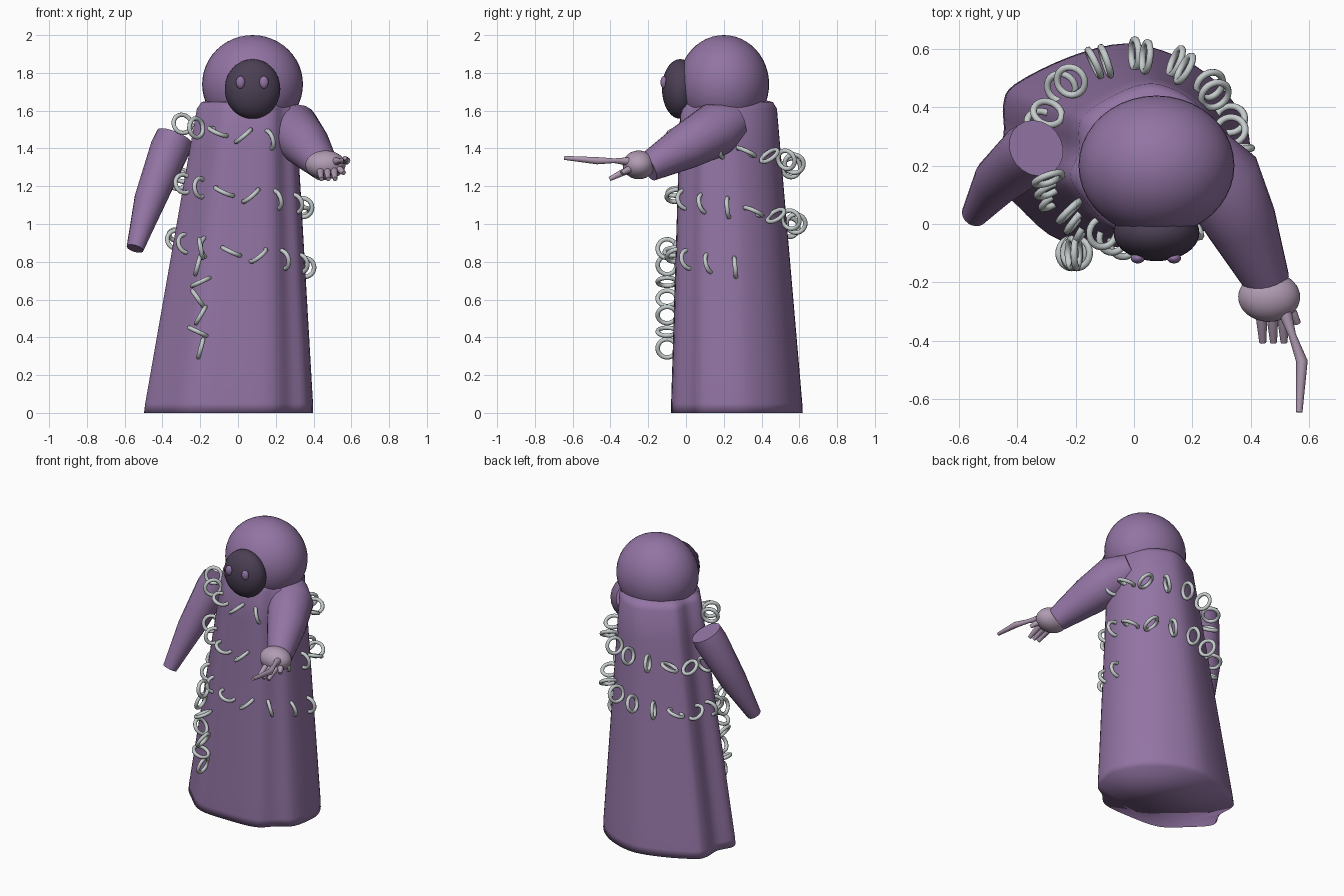
import bpy, bmesh
from math import sin, cos, pi, radians
from mathutils import Vector, Matrix

if "Cube" in bpy.data.objects:
    bpy.data.objects.remove(bpy.data.objects["Cube"], do_unlink=True)


def material(name, colour):
    mat = bpy.data.materials.new(name)
    mat.use_nodes = True
    mat.diffuse_color = (*colour, 1)
    mat.node_tree.nodes["Principled BSDF"].inputs["Base Color"].default_value = (*colour, 1)
    return mat


PURPLE = material("robe purple", (0.29, 0.175, 0.37))
DARK = material("face dark plum", (0.07, 0.05, 0.088))
SKIN = material("hand pale mauve", (0.44, 0.33, 0.45))
SILVER = material("chain silver", (0.56, 0.6, 0.6))


def finish(name, bm, mat, sharp=None):
    """Turn a bmesh into a smooth shaded object."""
    bmesh.ops.recalc_face_normals(bm, faces=bm.faces)
    mesh = bpy.data.meshes.new(name)
    bm.to_mesh(mesh)
    bm.free()
    mesh.materials.append(mat)
    mesh.shade_smooth()
    if sharp:
        mesh.set_sharp_from_angle(angle=radians(sharp))
    obj = bpy.data.objects.new(name, mesh)
    bpy.context.collection.objects.link(obj)
    return obj


def loft(name, rings, mat, sharp=None):
    """Skin a stack of equal sized rings and cap both ends."""
    bm = bmesh.new()
    loops = [[bm.verts.new(p) for p in ring] for ring in rings]
    n = len(loops[0])
    for a, b in zip(loops, loops[1:]):
        for i in range(n):
            j = (i + 1) % n
            bm.faces.new((a[i], a[j], b[j], b[i]))
    bm.faces.new(loops[0][::-1])
    bm.faces.new(loops[-1])
    return finish(name, bm, mat, sharp)


def tube(name, path, radii, mat, sides=20):
    """Tapered limb with flat ends along a path."""
    path = [Vector(p) for p in path]
    rings = []
    for k, (p, r) in enumerate(zip(path, radii)):
        along = path[min(k + 1, len(path) - 1)] - path[max(k - 1, 0)]
        u = along.cross(Vector((0, 0, 1))).normalized()
        v = u.cross(along).normalized()
        rings.append([p + r * (u * cos(2 * pi * i / sides) + v * sin(2 * pi * i / sides))
                      for i in range(sides)])
    return loft(name, rings, mat, 40)


def ellipsoid(name, centre, size, mat):
    bm = bmesh.new()
    bmesh.ops.create_uvsphere(bm, u_segments=40, v_segments=24, radius=1,
                              matrix=Matrix.Translation(centre) @ Matrix.Diagonal((*size, 1)))
    return finish(name, bm, mat)


def smooth_loop(points, steps=4):
    """Closed curve through the points."""
    pts = [Vector(p) for p in points]
    n = len(pts)
    out = []
    for i in range(n):
        a, b, c, d = (pts[(i + k) % n] for k in (-1, 0, 1, 2))
        for s in range(steps):
            t = s / steps
            out.append(0.5 * (2 * b + (c - a) * t + (2 * a - 5 * b + 4 * c - d) * t * t
                              + (3 * b - a - 3 * c + d) * t ** 3))
    return out


# Robe: irregular footprint that tapers to the shoulders
hem = smooth_loop([(-0.25, -0.06), (-0.02, -0.08), (0.18, -0.065), (0.28, 0.02), (0.37, 0.09),
                   (0.4, 0.27), (0.36, 0.39), (0.27, 0.5), (0.14, 0.58), (-0.03, 0.62),
                   (-0.22, 0.575), (-0.41, 0.48), (-0.45, 0.41), (-0.45, 0.3), (-0.5, 0.18),
                   (-0.4, 0.06)])


def robe_ring(z, scale=1.0):
    t = z / 1.62
    sx, sy = 1 - 0.42 * t, 1 - 0.27 * t
    return [(-0.05 + 0.095 * t + (p.x + 0.05) * sx * scale,
             0.27 - 0.045 * t + (p.y - 0.27) * sy * scale, z) for p in hem]


loft("robe", [robe_ring(0, 0.995), robe_ring(0.05)] + [robe_ring(0.2 + 0.2 * i) for i in range(7)]
     + [robe_ring(1.61), robe_ring(1.645, 0.93), robe_ring(1.66, 0.7)], PURPLE)

# Head and face
ellipsoid("hood", (0.077, 0.2, 1.74), (0.267, 0.24, 0.26), PURPLE)
ellipsoid("face", (0.077, -0.03, 1.715), (0.147, 0.097, 0.158), DARK)
for side, x in (("right", 0.013), ("left", 0.137)):
    ellipsoid(side + "_eye", (x, -0.117, 1.75), (0.024, 0.018, 0.033), PURPLE)

# Arms
tube("left_sleeve", [(0.23, 0.26, 1.545), (0.29, 0.16, 1.5), (0.37, 0, 1.41), (0.458, -0.2, 1.3)],
     [0.1, 0.145, 0.122, 0.078], PURPLE)
tube("right_sleeve", [(-0.335, 0.26, 1.46), (-0.36, 0.24, 1.4), (-0.465, 0.15, 1.13),
                      (-0.545, 0.035, 0.87)], [0.1, 0.105, 0.085, 0.046], PURPLE)

# Hand with a long pointing finger and curled fingers
ellipsoid("hand", (0.463, -0.25, 1.313), (0.106, 0.085, 0.076), SKIN)
tube("pointing_finger", [(0.51, -0.28, 1.33), (0.542, -0.38, 1.335), (0.575, -0.47, 1.335),
                         (0.566, -0.645, 1.35)], [0.026, 0.013, 0.02, 0.011], SKIN, 10)
for i, x in enumerate((0.435, 0.472, 0.508)):
    tube("curled_finger_%d" % (i + 1), [(x, -0.29, 1.29), (x + 0.003, -0.34, 1.27),
                                        (x + 0.006, -0.405, 1.238)],
         [0.021, 0.018, 0.012], SKIN, 10)
tube("thumb", [(0.5, -0.28, 1.3), (0.545, -0.31, 1.285), (0.56, -0.34, 1.27)],
     [0.022, 0.018, 0.012], SKIN, 10)


# Chain links
def link(name, centre, outward, tilt, major=0.05, minor=0.012):
    """Ring whose plane holds the outward direction and a tilted tangent."""
    out = Vector(outward).normalized()
    up = Vector((0, 0, 1))
    side = up.cross(out)
    arm = side * cos(radians(tilt)) + up * sin(radians(tilt))
    normal = out.cross(arm)
    c = Vector(centre)
    bm = bmesh.new()
    n, m = 24, 8
    grid = []
    for i in range(n):
        a = 2 * pi * i / n
        spoke = out * cos(a) + arm * sin(a)
        grid.append([bm.verts.new(c + spoke * (major + minor * cos(2 * pi * j / m))
                                  + normal * minor * sin(2 * pi * j / m)) for j in range(m)])
    for i in range(n):
        for j in range(m):
            a, b, k = grid[i], grid[(i + 1) % n], (j + 1) % m
            bm.faces.new((a[j], b[j], b[k], a[k]))
    finish(name, bm, SILVER)


tilts = (105, 95, -25, 40, -75)
count = 37
for i in range(count):
    turn = i / (count - 1)
    a = radians(200 + 880 * turn)
    grow = 0.98 + 0.06 * turn
    link("wrapped_link_%d" % (i + 1),
         (0.01 + 0.33 * grow * cos(a), 0.26 + 0.315 * grow * sin(a), 1.53 - 0.76 * turn),
         (cos(a), sin(a), 0), tilts[i % len(tilts)])

hanging = (100, 75, 25, -55, 60, -25, 75)
for i, tilt in enumerate(hanging):
    link("hanging_link_%d" % (i + 1), (-0.205 + 0.008 * (-1) ** i, -0.1, 0.87 - 0.088 * i),
         (0, -1, 0), tilt)
